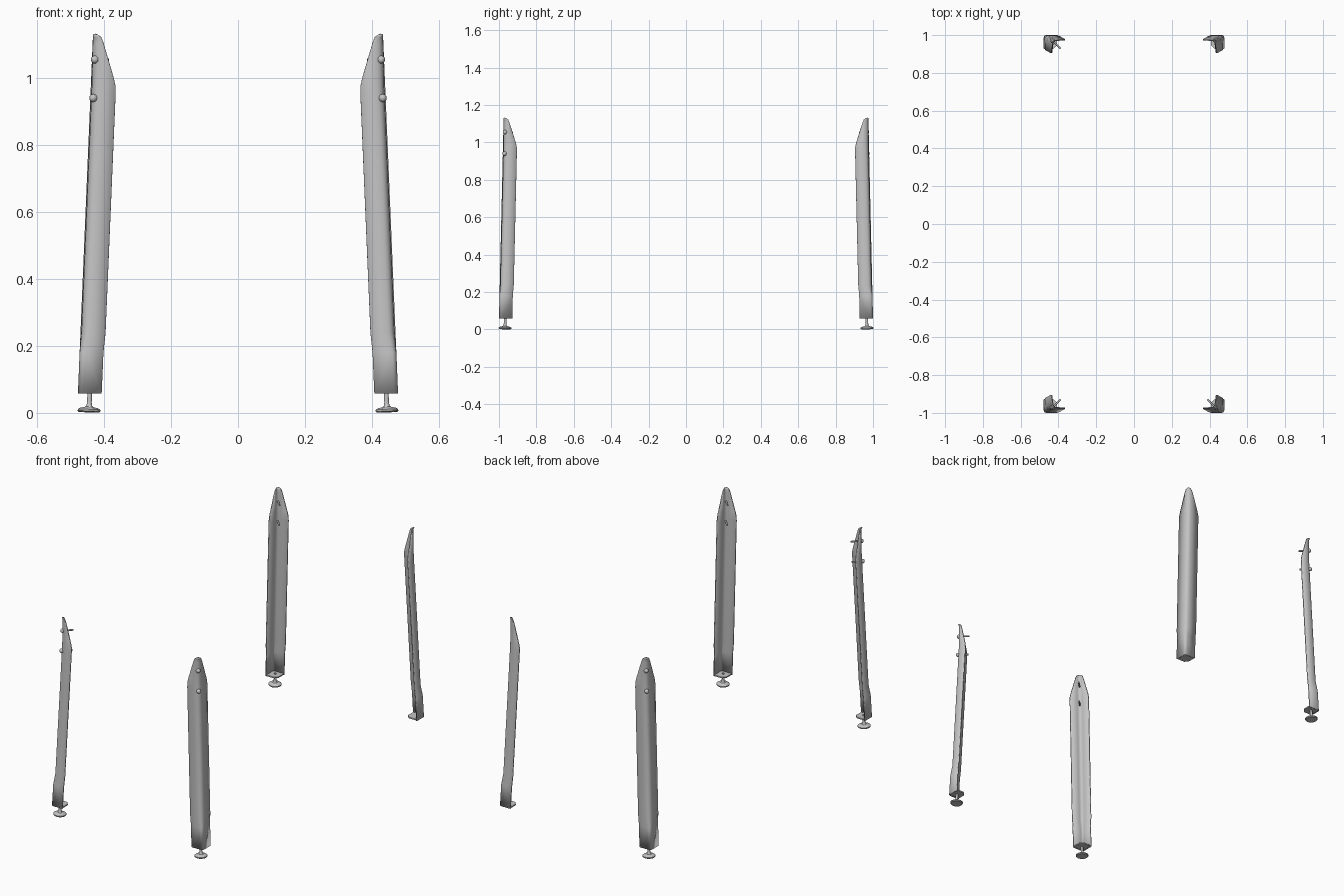
import bpy, bmesh, math
from mathutils import Matrix, Vector

cube = bpy.data.objects.get("Cube")
if cube:
    bpy.data.objects.remove(cube, do_unlink=True)

grey = bpy.data.materials.new("grey_metal")
grey.use_nodes = True
grey.diffuse_color = (0.55, 0.55, 0.55, 1)
grey.node_tree.nodes["Principled BSDF"].inputs["Base Color"].default_value = (0.55, 0.55, 0.55, 1)

BOTTOM, TOP = 0.058, 1.13
LEAN = Vector((-0.045, -0.025, TOP - BOTTOM)).normalized()


def corner(z):
    """Outer corner of the leg at a height, leaning towards the centre."""
    t = (z - BOTTOM) / (TOP - BOTTOM)
    return Vector((0.478 - 0.045 * t, 1.0 - 0.025 * t, z))


def finish(bm, name, sx, sy, angle=35):
    """Mirror a part into its quadrant and make it a smooth grey object."""
    mesh = bpy.data.meshes.new(name)
    bm.to_mesh(mesh)
    bm.free()
    mesh.transform(Matrix.Diagonal((sx, sy, 1, 1)))
    if sx * sy < 0:
        mesh.flip_normals()
    mesh.materials.append(grey)
    obj = bpy.data.objects.new(name, mesh)
    bpy.context.collection.objects.link(obj)
    bpy.ops.object.select_all(action="DESELECT")
    obj.select_set(True)
    bpy.context.view_layer.objects.active = obj
    bpy.ops.object.shade_smooth_by_angle(angle=math.radians(angle))
    return obj


def lathe(profile, origin, axis, steps=20):
    """Spin a (radius, height) profile about an axis."""
    bm = bmesh.new()
    verts = [bm.verts.new((r, 0, h)) for r, h in profile]
    edges = [bm.edges.new(pair) for pair in zip(verts, verts[1:])]
    bmesh.ops.spin(bm, geom=verts + edges, cent=(0, 0, 0), axis=(0, 0, 1),
                   angle=math.tau, steps=steps)
    bmesh.ops.remove_doubles(bm, verts=bm.verts, dist=0.0001)
    turn = axis.to_track_quat("Z", "Y").to_matrix().to_4x4()
    bm.transform(Matrix.Translation(origin) @ turn)
    bmesh.ops.recalc_face_normals(bm, faces=bm.faces)
    return bm


def section(z, flange, radius, spread):
    """Bent sheet section: flange end, rounded corner, flange end."""
    a = math.radians(spread)
    u = Vector((-math.cos(a), math.sin(a), 0))
    v = Vector((math.sin(a), -math.cos(a), 0))
    c = corner(z) - Vector((1, 1, 0)) * flange * math.sin(a)
    radius = min(radius, flange * 0.8)
    points = [c + u * flange]
    for i in range(9):
        t = i / 8
        points.append(c + u * radius * (1 - t) ** 2 + v * radius * t ** 2)
    return points + [c + v * flange]


def leg_sheet(sx, sy, name):
    # height, flange width, bend radius, extra opening in degrees
    levels = [(BOTTOM, 0.071, 0.016, 0), (0.18, 0.071, 0.018, 0),
              (0.24, 0.07, 0.024, 4), (0.95, 0.07, 0.024, 4),
              (0.975, 0.069, 0.024, 4), (1.0, 0.063, 0.024, 4),
              (1.105, 0.030, 0.022, 4), (1.122, 0.023, 0.018, 4),
              (TOP, 0.012, 0.009, 4)]
    bm = bmesh.new()
    rows = [[bm.verts.new(p) for p in section(*lv)] for lv in levels]
    for low, high in zip(rows, rows[1:]):
        for i in range(len(low) - 1):
            bm.faces.new((low[i], high[i], high[i + 1], low[i + 1]))
    # Face the sheet outwards
    bm.normal_update()
    if sum((f.normal.x + f.normal.y) for f in bm.faces) < 0:
        bmesh.ops.reverse_faces(bm, faces=bm.faces)
    obj = finish(bm, name, sx, sy)
    solid = obj.modifiers.new("thickness", "SOLIDIFY")
    solid.thickness = 0.006
    solid.offset = -1


def base_plate(sx, sy, name):
    # Plate closing the foot of the leg, with a clipped inner corner
    points = section(BOTTOM, 0.069, 0.016, 0)
    c = corner(BOTTOM)
    points += [c + Vector((-0.052, -0.069, 0)), c + Vector((-0.069, -0.052, 0))]
    inset = Vector((-0.001, -0.001, 0.001))
    bm = bmesh.new()
    face = bm.faces.new([bm.verts.new(p + inset) for p in points])
    top = bmesh.ops.extrude_face_region(bm, geom=[face])["geom"]
    bmesh.ops.translate(bm, vec=(0, 0, 0.007),
                        verts=[g for g in top if isinstance(g, bmesh.types.BMVert)])
    bmesh.ops.recalc_face_normals(bm, faces=bm.faces)
    finish(bm, name, sx, sy)


FOOT = [(0, 0), (0.031, 0), (0.034, 0.003), (0.034, 0.008), (0.028, 0.012),
        (0.012, 0.016), (0.008, 0.021), (0.007, 0.03), (0.007, 0.07), (0, 0.07)]
BOLT = [(0, -0.012), (0.006, -0.0105), (0.010, -0.007), (0.012, -0.001),
        (0.011, 0.005), (0.0045, 0.006), (0.0045, 0.056), (0, 0.056)]

for sx, sy, place in ((1, -1, "front_left"), (-1, -1, "front_right"),
                      (1, 1, "back_left"), (-1, 1, "back_right")):
    leg_sheet(sx, sy, place + "_leg")
    base_plate(sx, sy, place + "_base_plate")
    # The back left leg is bare, without hardware
    if place == "back_left":
        continue
    finish(lathe(FOOT, Vector((0.445, 0.968, 0.002)), LEAN), place + "_levelling_foot", sx, sy)
    for label, z in (("upper", 1.055), ("lower", 0.94)):
        origin = corner(z) - Vector((0.009, 0.009, 0))
        finish(lathe(BOLT, origin, Vector((-1, -1, 0)).normalized(), 16),
               f"{place}_{label}_bolt", sx, sy)
